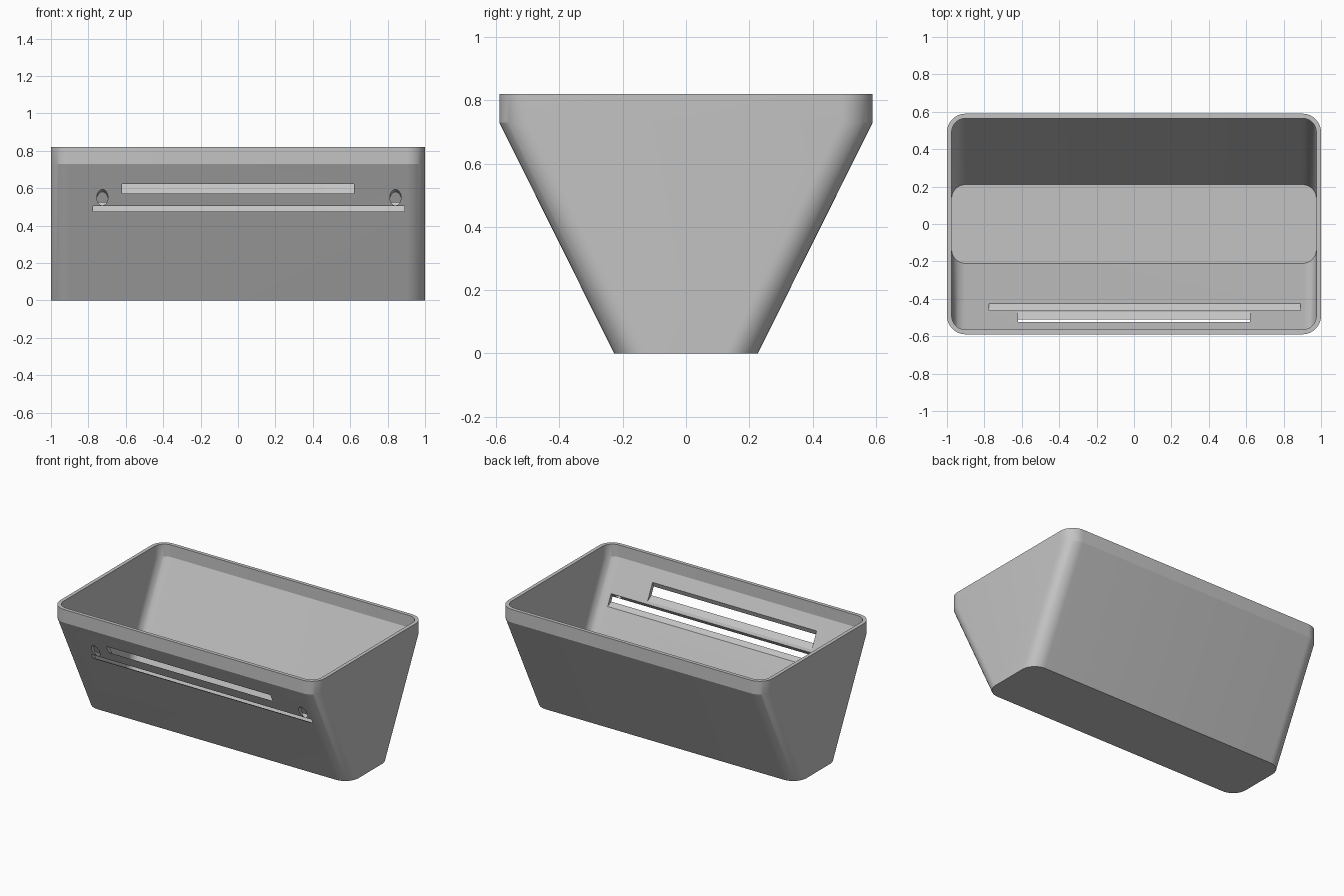
import bpy
import bmesh
from math import sin, cos, pi, radians
from mathutils import Vector

cube = bpy.data.objects.get("Cube")
if cube:
    bpy.data.objects.remove(cube)

SLOPE = 0.497      # run per unit rise of the slanted walls
FOOT = 0.227       # half depth at the base


def wall_y(z):
    """Front wall's outer surface at height z."""
    return -(FOOT + SLOPE * z)


def make_object(name, bm):
    bmesh.ops.recalc_face_normals(bm, faces=bm.faces)
    mesh = bpy.data.meshes.new(name)
    bm.to_mesh(mesh)
    bm.free()
    obj = bpy.data.objects.new(name, mesh)
    bpy.context.collection.objects.link(obj)
    return obj


def rounded_loop(bm, hx, hy, r, z, steps=10):
    """Rounded rectangle of vertices at height z."""
    corners = [(1, 1), (-1, 1), (-1, -1), (1, -1)]
    loop = []
    for i, (sx, sy) in enumerate(corners):
        for k in range(steps + 1):
            a = (i + k / steps) * pi / 2
            loop.append(bm.verts.new((sx * (hx - r) + r * cos(a),
                                      sy * (hy - r) + r * sin(a), z)))
    return loop


def loft(bm, loops):
    """Bridge successive loops and cap both ends."""
    for a, b in zip(loops, loops[1:]):
        n = len(a)
        for i in range(n):
            j = (i + 1) % n
            bm.faces.new((a[i], a[j], b[j], b[i]))
    bm.faces.new(loops[0])
    bm.faces.new(loops[-1])


def slot_cutter(name, x0, x1, outer, inner, thick=0.028):
    """Slot that flares from the outer face towards the inside."""
    bm = bmesh.new()
    loops = []
    for t in (-0.3, 1.3):
        lo, hi = [o + (i - o) * t for o, i in zip(outer, inner)]
        loops.append([bm.verts.new((x, wall_y(z) + thick * t, z))
                      for x, z in ((x0, lo), (x1, lo), (x1, hi), (x0, hi))])
    loft(bm, loops)
    return make_object(name, bm)


def hole_cutter(name, x, z, rx, rz):
    """Blind oval hole, slanting down and inwards into the slot."""
    bm = bmesh.new()
    axis = Vector((0, cos(radians(25)), -sin(radians(25))))
    loops = []
    for depth in (-0.02, 0.031):
        loop = []
        for k in range(32):
            a = 2 * pi * k / 32
            h = z + rz * sin(a)
            p = Vector((x + rx * cos(a), wall_y(h), h)) + axis * depth
            loop.append(bm.verts.new(p))
        loops.append(loop)
    loft(bm, loops)
    return make_object(name, bm)


# Open tray: outer skin up to the rim, then inner skin down to the floor
bm = bmesh.new()
sections = [(1.0, FOOT, 0.1, 0), (1.0, 0.59, 0.1, 0.73), (1.0, 0.59, 0.1, 0.82),
            (0.975, 0.565, 0.075, 0.82), (0.975, 0.565, 0.075, 0.737),
            (0.975, 0.211, 0.075, 0.024)]
loft(bm, [rounded_loop(bm, *s) for s in sections])
tray = make_object("tray", bm)

# Openings in the front wall
cutters = [
    slot_cutter("upper_slot_cutter", -0.62, 0.62, (0.572, 0.623), (0.548, 0.655)),
    slot_cutter("lower_slot_cutter", -0.775, 0.89, (0.475, 0.505), (0.456, 0.53)),
]
for side, x in (("right", -0.725), ("left", 0.842)):
    cutters.append(hole_cutter(side + "_hole_cutter", x, 0.551, 0.03, 0.043))

bpy.context.view_layer.objects.active = tray
tray.select_set(True)
for cutter in cutters:
    mod = tray.modifiers.new(cutter.name, 'BOOLEAN')
    mod.operation = 'DIFFERENCE'
    mod.solver = 'EXACT'
    mod.object = cutter
    bpy.ops.object.modifier_apply(modifier=mod.name)
for cutter in cutters:
    bpy.data.objects.remove(cutter)

# Plain grey finish
grey = bpy.data.materials.new("light_grey")
grey.use_nodes = True
colour = (0.55, 0.55, 0.55, 1)
grey.diffuse_color = colour
grey.node_tree.nodes["Principled BSDF"].inputs["Base Color"].default_value = colour
tray.data.materials.clear()
tray.data.materials.append(grey)

bpy.ops.object.select_all(action='DESELECT')
tray.select_set(True)
bpy.ops.object.shade_smooth_by_angle(angle=radians(20))
